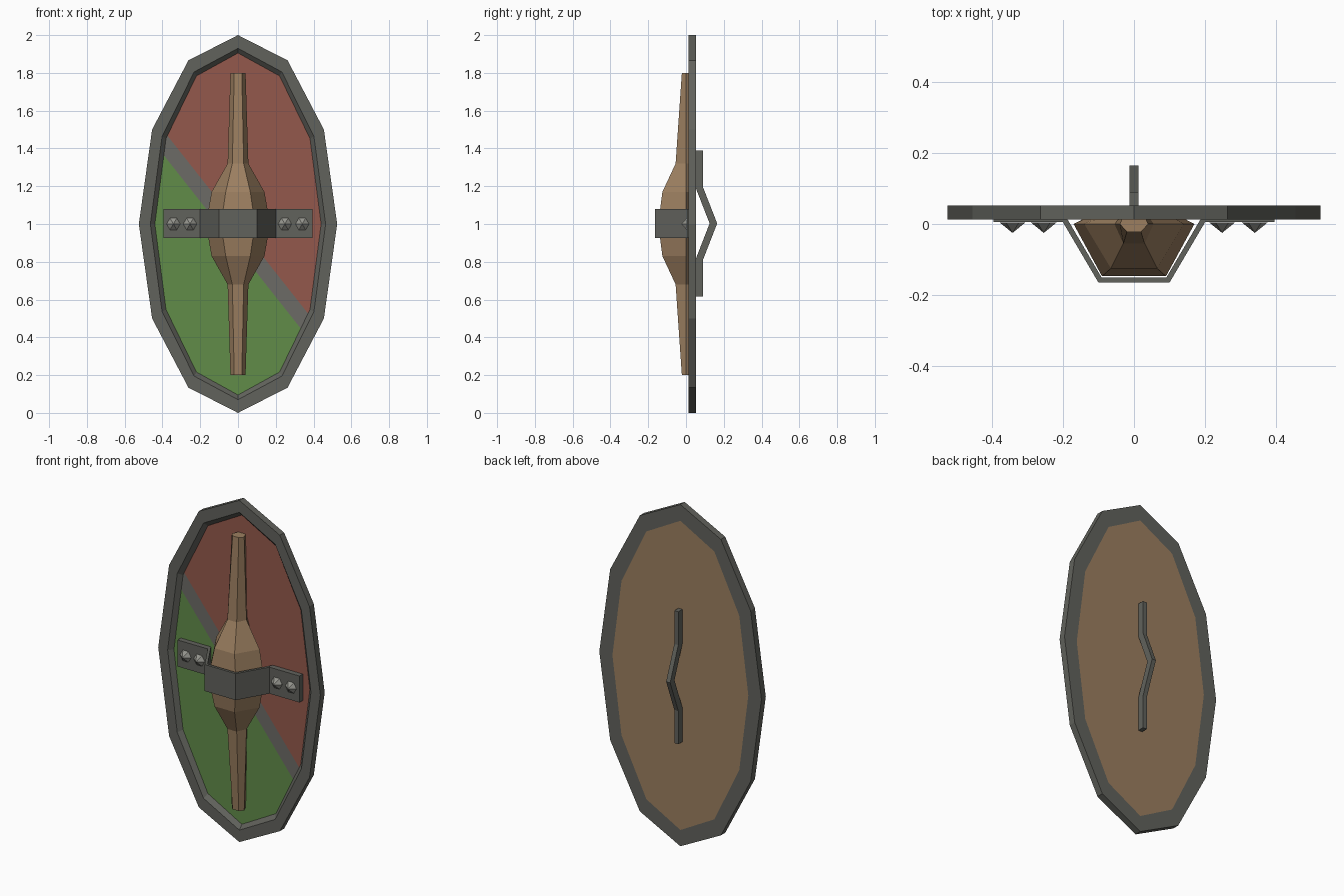
import bpy, bmesh, math
from mathutils import Vector

if "Cube" in bpy.data.objects:
    bpy.data.objects.remove(bpy.data.objects["Cube"])


def material(name, rgb):
    m = bpy.data.materials.new(name)
    lin = [((c / 255 + 0.055) / 1.055) ** 2.4 for c in rgb]
    m.diffuse_color = (*lin, 1)
    m.use_nodes = True
    m.node_tree.nodes["Principled BSDF"].inputs["Base Color"].default_value = m.diffuse_color
    return m


IRON = material("dark iron", (97, 98, 92))
STRIPE = material("stripe grey", (108, 107, 102))
STEEL = material("light steel", (150, 150, 143))
WOOD = material("wood", (156, 127, 96))
RED = material("faded red", (148, 89, 76))
GREEN = material("leaf green", (97, 140, 73))


def finish(name, bm, *mats):
    bmesh.ops.recalc_face_normals(bm, faces=bm.faces)
    me = bpy.data.meshes.new(name)
    bm.to_mesh(me)
    bm.free()
    for m in mats:
        me.materials.append(m)
    ob = bpy.data.objects.new(name, me)
    bpy.context.collection.objects.link(ob)
    return ob


def loft(rings, cap=True, closed=False):
    """Bridge a list of equal-length point rings with quads."""
    bm = bmesh.new()
    vs = [[bm.verts.new(p) for p in r] for r in rings]
    pairs = list(zip(vs, vs[1:])) + ([(vs[-1], vs[0])] if closed else [])
    for a, b in pairs:
        for i in range(len(a)):
            j = (i + 1) % len(a)
            bm.faces.new((a[i], a[j], b[j], b[i]))
    if cap:
        bm.faces.new(vs[0])
        bm.faces.new(vs[-1])
    return bm


def oval(a, b, y, n=12):
    return [(a * math.sin(math.tau * i / n), y, 1 + b * math.cos(math.tau * i / n))
            for i in range(n)]


# twelve-sided rim with bevelled inner lip
FRONT, PANEL, BACK = 0.012, 0.036, 0.052
finish("rim", loft([oval(.525, 1, BACK), oval(.525, 1, FRONT), oval(.464, .93, FRONT),
                    oval(.44, .905, PANEL), oval(.44, .905, BACK)],
                   cap=False, closed=True), IRON)

# board: wood behind, painted front cut by a diagonal stripe
bm = loft([oval(.44, .905, PANEL), oval(.44, .905, BACK)])
normal = Vector((1.265, 0, 1)).normalized()
UPPER, LOWER = 0.995, 0.867
for h in (UPPER, LOWER):
    front = [f for f in bm.faces if f.calc_center_median().y < PANEL + .001]
    geom = front + list({e for f in front for e in f.edges}) + list({v for f in front for v in f.verts})
    bmesh.ops.bisect_plane(bm, geom=geom, plane_co=(0, 0, h), plane_no=normal)
for f in bm.faces:
    c = f.calc_center_median()
    if c.y < PANEL + .001:
        h = c.z + 1.265 * c.x
        f.material_index = 1 if h > UPPER else 3 if h < LOWER else 2
finish("board", bm, WOOD, RED, STRIPE, GREEN)

# wooden spine swelling into a boss: (height from centre, half width, front half width, front y)
half = [(.8, .04, .02, -.022), (.32, .055, .03, -.055), (.17, .14, .065, -.125)]
sections = half + [(0, .17, .09, -.147)] + [(-z, w, f, y) for z, w, f, y in reversed(half)]
finish("spine_boss", loft([[(-f, y, 1 + z), (f, y, 1 + z), (w, 0, 1 + z), (w * .55, .04, 1 + z),
                            (-w * .55, .04, 1 + z), (-w, 0, 1 + z)]
                           for z, w, f, y in sections]), WOOD)

# iron strap bent over the boss
right = [(.1, -.165), (.2, .005), (.395, .005), (.395, .04), (.203, .04), (.0915, -.15)]
profile = right + [(-x, y) for x, y in reversed(right)]
finish("strap", loft([[(x, y, z) for x, y in profile] for z in (.925, 1.08)]), IRON)

# pointed studs on the strap
for i, x in enumerate((-.342, -.254, .248, .34)):
    bm = bmesh.new()
    ring = [bm.verts.new((x + .036 * math.cos(math.tau * k / 6), .004,
                          1 + .036 * math.sin(math.tau * k / 6))) for k in range(6)]
    tip = bm.verts.new((x, -.025, 1))
    bm.faces.new(ring)
    for k in range(6):
        bm.faces.new((ring[k], ring[(k + 1) % 6], tip))
    finish(f"stud_{i + 1}", bm, STEEL)

# bent grip bar on the back
path = [(.05, 1.39), (.05, 1.195), (.125, 1.003), (.05, .81), (.05, .615)]
finish("grip", loft([[(-.013, y, z), (.013, y, z), (.013, y + .04, z), (-.013, y + .04, z)]
                     for y, z in path]), IRON)
